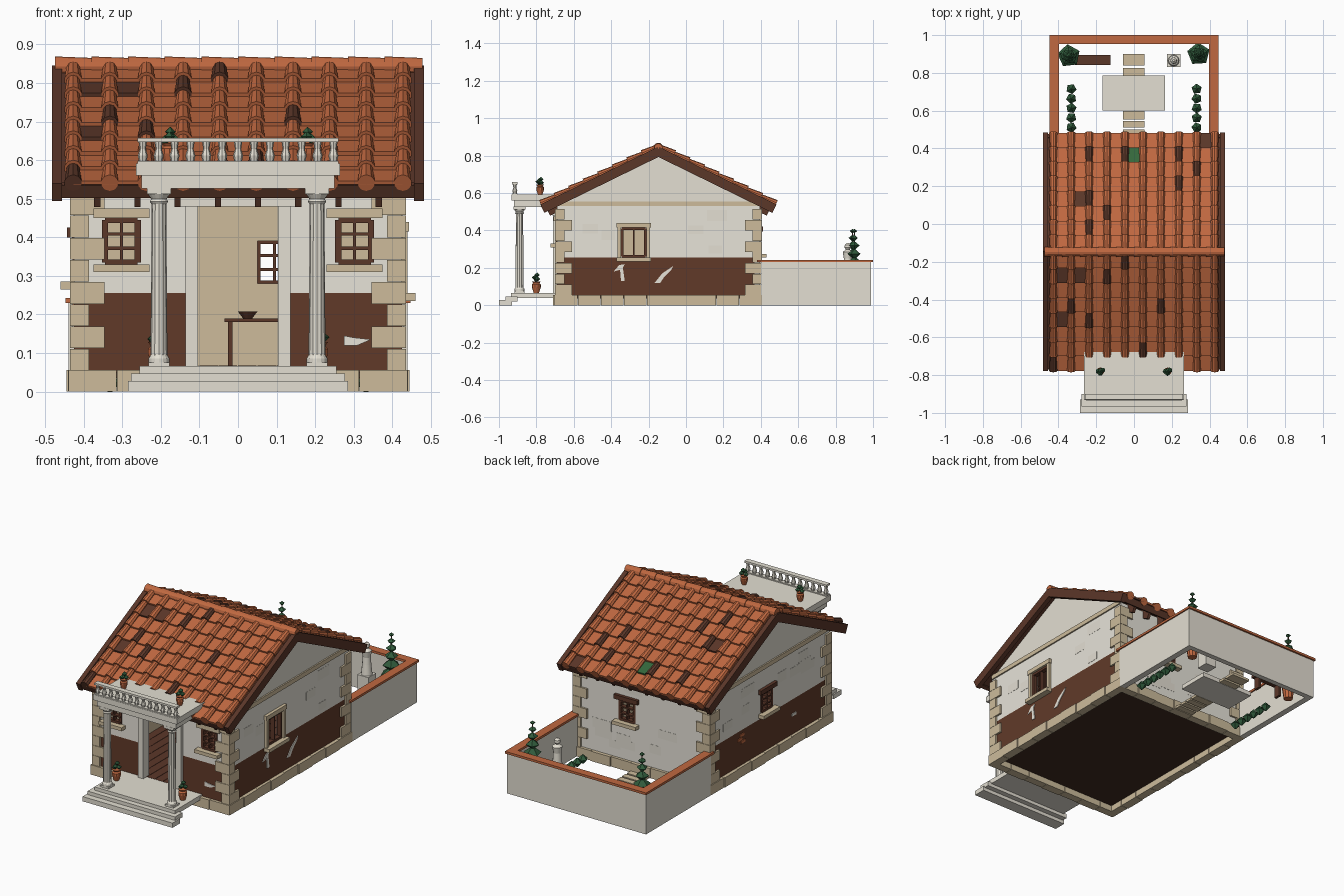
import bpy, bmesh, math, random
from mathutils import Matrix, Vector

random.seed(4)
default_cube = bpy.data.objects.get("Cube")
if default_cube:
    bpy.data.objects.remove(default_cube, do_unlink=True)

COLOURS = {
    "terracotta": (.53, .14, .052), "dark_wood": (.105, .038, .022),
    "sandstone": (.61, .50, .33), "marble": (.77, .735, .645),
    "plaster": (.83, .80, .72), "aged_plaster": (.77, .735, .65),
    "dado_red": (.12, .042, .022), "foliage": (.03, .105, .045),
    "underfloor": (.05, .023, .014), "mossy_tile": (.035, .14, .045)}
MATERIALS = {}
for label, rgb in COLOURS.items():
    material = bpy.data.materials.new(label)
    material.use_nodes = True
    material.diffuse_color = (*rgb, 1)
    shader = material.node_tree.nodes["Principled BSDF"]
    shader.inputs["Base Color"].default_value = (*rgb, 1)
    shader.inputs["Roughness"].default_value = .9
    MATERIALS[label] = material


class Part:
    """Collects simple solids into one named object."""

    def __init__(self, name, frame=None):
        self.name, self.bm, self.slots = name, bmesh.new(), []
        self.frame = frame or Matrix()

    def paint(self, verts, colour):
        if colour not in self.slots:
            self.slots.append(colour)
        for face in {f for v in verts for f in v.link_faces}:
            face.material_index = self.slots.index(colour)

    def box(self, xs, ys, zs, colour, tilt=0):
        lo, hi = (Vector(corner) for corner in zip(xs, ys, zs))
        place = (self.frame @ Matrix.Translation((lo + hi) / 2) @ Matrix.Rotation(tilt, 4, "X")
                 @ Matrix.Diagonal((*[abs(s) for s in hi - lo], 1)))
        self.paint(bmesh.ops.create_cube(self.bm, matrix=place)["verts"], colour)

    def cone(self, base, height, r0, r1, colour, sides=12, turn=None, flute=1):
        place = self.frame @ Matrix.Translation(base) @ (turn or Matrix()) @ Matrix.Translation((0, 0, height / 2))
        verts = bmesh.ops.create_cone(self.bm, cap_ends=True, segments=sides, radius1=r0,
                                      radius2=r1, depth=height)["verts"]
        for v in verts:
            if round(math.atan2(v.co.y, v.co.x) / math.tau * sides) % 2:
                v.co.xy *= flute
            v.co = place @ v.co
        self.paint(verts, colour)

    def stack(self, base, profile, colour, sides=12):
        """Turned shape from (radius, height) pairs."""
        x, y, z = base
        for (r0, h0), (r1, h1) in zip(profile, profile[1:]):
            self.cone((x, y, z + h0), h1 - h0, r0, r1, colour, sides)

    def tuft(self, centre, radius, colour, stretch=.8):
        """Five-sided faceted clump of leaves."""
        spin, high = Matrix.Rotation(random.uniform(0, math.tau), 4, "Z"), radius * stretch
        x, y, z = centre
        self.cone((x, y, z - high), high, radius * .2, radius, colour, 5, spin)
        self.cone(centre, high, radius, radius * .1, colour, 5, spin)

    def plate(self, outline, y0, y1, colour):
        """Flat outline in the x-z plane, thickened along y."""
        rings = [[self.bm.verts.new(self.frame @ Vector((x, y, z))) for x, z in outline] for y in (y0, y1)]
        self.bm.faces.new(rings[0])
        self.bm.faces.new(rings[1])
        for i in range(len(outline)):
            self.bm.faces.new((rings[0][i - 1], rings[0][i], rings[1][i], rings[1][i - 1]))
        self.paint(rings[0] + rings[1], colour)

    def finish(self, smooth=False):
        bmesh.ops.recalc_face_normals(self.bm, faces=self.bm.faces)
        obj = make_object(self.name, self.bm, self.slots)
        if smooth:
            bpy.context.view_layer.objects.active = obj
            obj.select_set(True)
            bpy.ops.object.shade_smooth_by_angle()
            obj.select_set(False)


def make_object(name, bm, slots):
    mesh = bpy.data.meshes.new(name)
    bm.to_mesh(mesh)
    bm.free()
    for slot in slots:
        mesh.materials.append(MATERIALS[slot])
    obj = bpy.data.objects.new(name, mesh)
    bpy.context.collection.objects.link(obj)
    return obj


MID, HALF_X, HALF_Y, WALL_TOP, DADO = -.1475, .425, .5425, .54, .255


def side_frame(degrees, distance):
    """Frame of one house side: x along the wall, -y outwards."""
    return (Matrix.Translation((0, MID, 0)) @ Matrix.Rotation(math.radians(degrees), 4, "Z")
            @ Matrix.Translation((0, -distance, 0)))


def build_wall(name, frame, half, holes, has_dado):
    us = sorted({-half, half, *[u for h in holes for u in h[:2]]})
    zs = sorted({.05, DADO, WALL_TOP, *[z for h in holes for z in h[2:]]})
    bm = bmesh.new()
    for u0, u1 in zip(us, us[1:]):
        for z0, z1 in zip(zs, zs[1:]):
            u, z = (u0 + u1) / 2, (z0 + z1) / 2
            if any(h[0] < u < h[1] and h[2] < z < h[3] for h in holes):
                continue
            corners = ((u0, z0), (u1, z0), (u1, z1), (u0, z1))
            face = bm.faces.new([bm.verts.new(frame @ Vector((a, 0, b))) for a, b in corners])
            face.material_index = int(has_dado and z < DADO)
    bmesh.ops.remove_doubles(bm, verts=bm.verts, dist=.0001)
    obj = make_object(name, bm, ("plaster", "dado_red", "sandstone"))
    solid = obj.modifiers.new("thickness", "SOLIDIFY")
    solid.thickness, solid.offset, solid.material_offset = .03, -1, 2
    # weathered plaster patches clear of the openings
    patches = Part(name + "_patches", frame)
    for _ in range(10):
        u, z = random.uniform(-half + .1, half - .2), random.uniform(DADO if has_dado else .08, .46)
        w, h = random.uniform(.07, .12), random.uniform(.04, .06)
        if all(u > b + .03 or u + w < a - .03 or z > d + .03 or z + h < c - .03 for a, b, c, d in holes):
            patches.box((u, u + w), (-.001, .001), (z, z + h), "aged_plaster")
    patches.finish()


def build_window(name, frame, hole, rows, lintel, jambs=False):
    u0, u1, z0, z1 = hole
    win, bar = Part(name, frame), .004
    for i in range(3):
        u, wide = u0 + (u1 - u0) * i / 2, bar if i == 1 else 2 * bar
        win.box((u - wide, u + wide), (-.004, .02), (z0, z1), "dark_wood")
    for i in range(rows + 1):
        z, wide = z0 + (z1 - z0) * i / rows, bar if 0 < i < rows else 2 * bar
        win.box((u0, u1), (-.005, .021), (z - wide, z + wide), "dark_wood")
    win.box((u0 - .03, u1 + .03), (-.035, .01), (z0 - .025, z0 - .005), "sandstone")
    win.box((u0 - .03, u1 + .03), (-.018, .01), (z1 + .005, z1 + .03), lintel)
    if jambs:
        for a, b in ((u0 - .025, u0 - .005), (u1 + .005, u1 + .025)):
            win.box((a, b), (-.015, .01), (z0 - .01, z1 + .01), "sandstone")
    win.finish()


# house walls, windows and doorway
left_hole, right_hole = (-.345, -.26, .335, .445), (.26, .345, .335, .445)
door_hole = (-.12, .12, .05, .48)
back_hole, east_hole, west_hole = (-.14, -.05, .28, .39), (-.195, -.07, .26, .41), (-.07, .02, .29, .395)
front, east = side_frame(0, HALF_Y), side_frame(90, HALF_X)
back, west = side_frame(180, HALF_Y), side_frame(-90, HALF_X)
build_wall("front_wall", front, HALF_X, [left_hole, door_hole, right_hole], True)
build_wall("left_wall", east, HALF_Y, [east_hole], True)
build_wall("back_wall", back, HALF_X, [back_hole], False)
build_wall("right_wall", west, HALF_Y, [west_hole], True)
build_window("front_window_right", front, left_hole, 3, "sandstone")
build_window("front_window_left", front, right_hole, 3, "sandstone")
build_window("left_window", east, east_hole, 1, "sandstone", True)
build_window("back_window", back, back_hole, 3, "dark_wood")
build_window("right_window", west, west_hole, 3, "dark_wood")

door = Part("door_surround", front)
for s in (-1, 1):
    door.box((s * .12 - .016, s * .12 + .016), (-.02, .032), (.055, .49), "marble")
door.box((-.15, .15), (-.025, .032), (.48, .52), "marble")
door.finish()

# chipped spots in the red dado
chips = Part("front_chip", front)
chips.plate([(.275, .12), (.275, .145), (.3, .14), (.345, .135), (.31, .12)], -.004, .001, "plaster")
chips.finish()
chips = Part("left_chips", east)
chips.plate([(-.24, .18), (-.21, .215), (-.18, .22), (-.19, .2), (-.18, .13), (-.2, .13), (-.205, .19)], -.004, .001, "plaster")
chips.plate([(-.02, .12), (.02, .17), (.08, .21), (.07, .19), (.03, .15), (.01, .12)], -.004, .001, "plaster")
chips.finish()
chips = Part("right_chips", west)
for u, z in ((-.29, .2), (-.26, .18), (-.27, .22), (.2, .16)):
    chips.box((u, u + .04), (-.004, .001), (z, z + .015), "terracotta" if u < 0 else "plaster")
chips.finish()

# stone plinth, corner stones and gables
plinth = Part("plinth")
for angle, distance, half, count in ((0, HALF_Y, .44, 7), (90, HALF_X, .555, 9), (180, HALF_Y, .44, 7), (-90, HALF_X, .555, 9)):
    plinth.frame = side_frame(angle, distance)
    width = 2 * half / count
    for i in range(count):
        u = -half + i * width
        plinth.box((u + .001, u + width - .001), (-.016 - .004 * (i % 2), .03), (0, .056), "sandstone")
plinth.finish()
quoins = Part("corner_stones", Matrix.Translation((0, MID, 0)))
for sx in (-1, 1):
    for sy in (-1, 1):
        for k in range(8):
            long_x, long_y, z = (.09, .05, .055 + k * .0575) if k % 2 else (.05, .09, .055 + k * .0575)
            quoins.box((sx * (.436 - long_x), sx * .436), (sy * (.553 - long_y), sy * .553), (z, z + .056), "sandstone")
quoins.finish()
for name, frame in (("left_gable", east), ("right_gable", west)):
    gable = Part(name, frame)
    gable.plate([(-HALF_Y, WALL_TOP), (HALF_Y, WALL_TOP), (0, .815)], 0, .03, "marble")
    gable.box((-.54, .54), (-.008, .01), (.53, .555), "sandstone")
    gable.finish()

# interior floor and table
floor = Part("floor")
floor.box((-.4, .4), (-.67, .375), (.035, .05), "underfloor")
for i in range(16):
    floor.box((-.4 + i * .05, -.352 + i * .05), (-.68, .37), (.05, .067), "dark_wood")
floor.finish()
table = Part("table")
table.box((-.035, .16), (-.05, .08), (.18, .19), "dark_wood")
for x in (-.02, .145):
    for y in (-.035, .065):
        table.box((x - .006, x + .006), (y - .006, y + .006), (.06, .18), "dark_wood")
table.stack((.025, 0, .19), [(.012, 0), (.025, .017)], "dark_wood")
table.finish()

# tiled roof: each slope uses x across, y down the slope, z outwards
PITCH, SLOPE, ROWS, GAP, RIDGE = math.atan(.49), .692, 8, .095, .835
ROW = SLOPE / ROWS
WORN_COVERS = {1: {(2, 6), (4, 6), (7, 6), (8, 5), (7, 4), (2, 3), (3, 2), (2, 1)},
               -1: {(3, 1), (6, 3), (1, 3), (2, 4), (5, 6), (0, 7), (4, 0)}}
WORN_PANS = {1: {(8, 7), (1, 3)}, -1: {(0, 1), (1, 1), (0, 4)}}
down_slope = Matrix.Rotation(-math.pi / 2 + .04, 4, "X")
for s, word in ((-1, "front"), (1, "back")):
    turn = Matrix.Rotation(0 if s > 0 else math.pi, 4, "Z")
    slope = Matrix.Translation((0, MID, RIDGE)) @ turn @ Matrix.Rotation(-PITCH, 4, "X")
    deck = Part(word + "_roof_timber", slope)
    deck.box((-.46, .46), (0, SLOPE - .01), (-.02, 0), "dark_wood")
    deck.box((-.47, .47), (SLOPE - .02, SLOPE), (-.032, .004), "dark_wood")
    for side in (-1, 1):
        deck.box((side * .456, side * .482), (0, SLOPE + .005), (-.038, .012), "dark_wood")
    for i in range(8):
        x = -.365 + i * .1043
        deck.box((x - .008, x + .008), (.55, SLOPE - .015), (-.065, -.02), "dark_wood")
    deck.finish()
    tiles = Part(word + "_roof_tiles", slope)
    for row in range(ROWS):
        top = row * ROW
        for col in range(10):
            x = s * (-.4275 + col * GAP)
            colour = "dark_wood" if (col, row) in WORN_COVERS[s] else "terracotta"
            tiles.cone((x, top - .006, .009), ROW + .008, .017, .023, colour, 10, down_slope)
            if col < 9:
                colour = "dark_wood" if (col, row) in WORN_PANS[s] else "terracotta"
                if s > 0 and (col, row) == (4, 6):
                    colour = "mossy_tile"
                x += s * GAP / 2
                tiles.box((x - .047, x + .047), (top - .005, top + ROW + .002), (.002, .012), colour, .12)
    tiles.finish()
ridge = Part("ridge_tiles")
for i in range(10):
    ridge.cone((-.475 + i * GAP, MID, .843), GAP + .004, .026, .022, "terracotta", 12, Matrix.Rotation(math.pi / 2, 4, "Y"))
ridge.finish()

# portico: steps, fluted columns, slab and balustrade
steps = Part("entrance_steps")
for half, front_y, back_y, z in ((.285, -1, -.93, .027), (.277, -.965, -.9, .047), (.255, -.935, -.68, .066)):
    steps.box((-half, half), (front_y, back_y), (z - .027, z), "marble")
steps.finish()
for side, word in ((-1, "right"), (1, "left")):
    column = Part(word + "_column")
    x, y = side * .205, -.89
    column.box((x - .027, x + .027), (y - .027, y + .027), (.066, .076), "marble")
    column.stack((x, y, .076), [(.027, 0), (.027, .01), (.021, .02)], "marble", 16)
    column.cone((x, y, .09), .4, .022, .019, "marble", 24, None, .94)
    column.stack((x, y, .487), [(.02, 0), (.024, .006), (.02, .012), (.029, .026)], "marble", 16)
    column.box((x - .031, x + .031), (y - .031, y + .031), (.512, .527), "marble")
    column.finish()
canopy = Part("portico_slab")
canopy.box((-.25, .25), (-.92, -.67), (.526, .562), "marble")
canopy.box((-.265, .265), (-.932, -.64), (.56, .592), "marble")
canopy.finish()
rail = Part("balustrade")
rail.box((-.26, .26), (-.93, -.9), (.592, .598), "marble")
rail.box((-.26, .26), (-.93, -.9), (.647, .658), "marble")
for i in range(13):
    rail.stack((-.247 + i * .0412, -.915, .597), [(.01, 0), (.013, .015), (.008, .032), (.011, .051)], "marble", 8)
rail.finish()

# potted plants
POT = [(.014, 0), (.024, .03), (.024, .045), (.017, .052), (.024, .062)]
for word, x, y, z, scale in (("slab", .178, -.78, .592, .85), ("porch", .21, -.8, .066, 1)):
    for side in (-1, 1):
        pot = Part(word + ("_pot_left" if side > 0 else "_pot_right"))
        pot.stack((side * x, y, z), [(r * scale, h * scale) for r, h in POT], "terracotta", 10)
        for dx, dy, dz in ((-.012, 0, .07), (.012, .006, .075), (0, -.01, .082), (.002, .004, .096)):
            pot.tuft((side * x + dx, y + dy, z + dz * scale), .015, "foliage")
        pot.finish()

# walled garden
yard = Part("garden_wall")
for side in (-1, 1):
    yard.box((side * .405, side * .44), (.4, .99), (0, .232), "marble")
    yard.box((side * .398, side * .447), (.38, 1), (.23, .243), "terracotta")
yard.box((-.405, .405), (.96, .99), (0, .232), "marble")
yard.box((-.398, .398), (.953, 1), (.23, .243), "terracotta")
yard.finish()
path = Part("garden_path")
for y, depth in ((.42, .035), (.465, .035), (.51, .035), (.553, .045), (.787, .04), (.84, .06)):
    path.box((-.058, .056), (y, y + depth), (0, .014), "sandstone")
path.box((-.168, .165), (.6, .785), (0, .025), "marble")
path.finish()
bench = Part("bench")
bench.box((-.312, -.125), (.842, .895), (.07, .085), "dark_wood")
for x in (-.295, -.155):
    bench.box((x, x + .015), (.85, .888), (0, .07), "dark_wood")
bench.finish()
statue = Part("statue")
statue.box((.175, .245), (.83, .9), (0, .15), "marble")
statue.stack((.21, .865, .15), [(.03, 0), (.024, .06), (.021, .1), (.027, .135), (.01, .148),
                                (.017, .158), (.016, .172), (.006, .182)], "marble")
statue.finish(True)
for name, x, y in (("topiary_right", -.345, .89), ("topiary_left", .342, .9)):
    tree = Part(name)
    tree.stack((x, y, 0), [(.025, 0), (.038, .09), (.042, .1)], "terracotta", 10)
    tree.cone((x, y, .1), .29, .006, .003, "dark_wood", 6)
    for z, radius in ((.17, .062), (.225, .048), (.275, .037), (.32, .03), (.36, .022), (.397, .015)):
        tree.tuft((x, y, z), radius, "foliage", .7)
    tree.finish()
hedge = Part("hedges")
for side in (-1, 1):
    for i in range(6):
        hedge.tuft((side * .332, .46 + i * .051, .024), .028, "foliage", .9)
hedge.finish()
